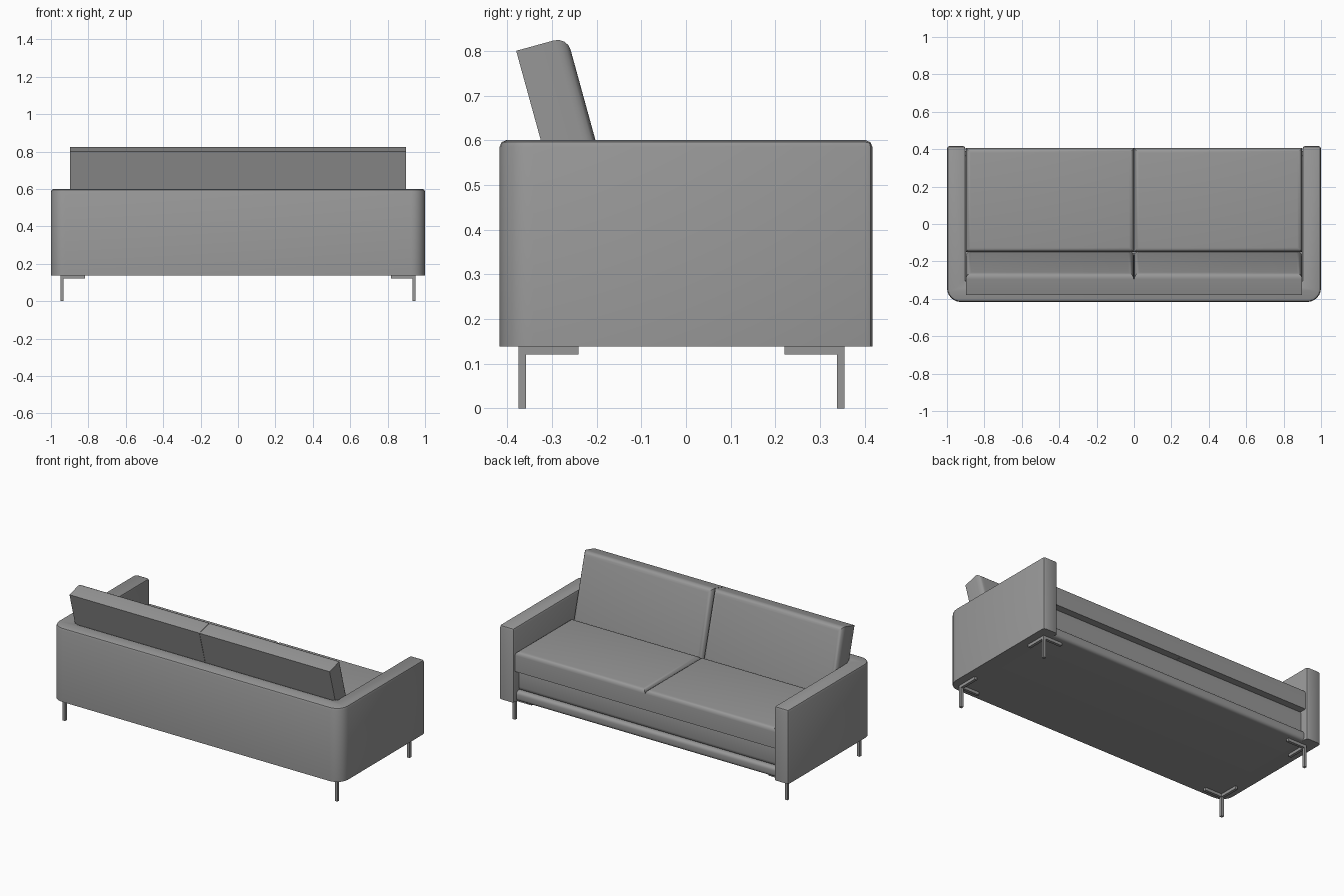
import bpy, bmesh, math
from mathutils import Matrix, Vector

if "Cube" in bpy.data.objects:
    bpy.data.objects.remove(bpy.data.objects["Cube"])

# Dark grey upholstery
grey = bpy.data.materials.new("dark_grey")
grey.diffuse_color = (0.31, 0.31, 0.31, 1)
grey.use_nodes = True
grey.node_tree.nodes["Principled BSDF"].inputs["Base Color"].default_value = grey.diffuse_color


def finish(bm, name, matrix=None):
    bmesh.ops.recalc_face_normals(bm, faces=bm.faces)
    mesh = bpy.data.meshes.new(name)
    bm.to_mesh(mesh)
    bm.free()
    mesh.materials.append(grey)
    ob = bpy.data.objects.new(name, mesh)
    bpy.context.collection.objects.link(ob)
    if matrix:
        ob.matrix_world = matrix
    bpy.ops.object.select_all(action='DESELECT')
    ob.select_set(True)
    bpy.context.view_layer.objects.active = ob
    bpy.ops.object.shade_smooth_by_angle(angle=math.radians(40))
    return ob


def box(name, lo, hi, bevel=0.0, pick=None, segments=4, matrix=None):
    """Box between two corners; bevels the edges whose midpoint passes pick."""
    lo, hi = Vector(lo), Vector(hi)
    bm = bmesh.new()
    bmesh.ops.create_cube(bm, size=1)
    for v in bm.verts:
        v.co = Vector(((lo[i] + hi[i]) / 2 + v.co[i] * (hi[i] - lo[i])) for i in range(3))
    if bevel:
        edges = [e for e in bm.edges
                 if pick is None or pick((e.verts[0].co + e.verts[1].co) / 2)]
        bmesh.ops.bevel(bm, geom=edges, offset=bevel, segments=segments,
                        profile=0.5, affect='EDGES')
    return finish(bm, name, matrix)


# Arms and back: one U-shaped shell with rounded outer back corners
Z0, Z1, BACK, FRONT = 0.138, 0.60, -0.417, 0.417
R = 0.075
right = [(1 - R + R * math.sin(a), BACK + R - R * math.cos(a))
         for a in [math.radians(15 * i) for i in range(7)]]
right += [(1.0, FRONT), (0.9, FRONT), (0.9, -0.30), (0.88, -0.32)]
outline = right + [(-x, y) for x, y in reversed(right)]
bm = bmesh.new()
base = bm.faces.new([bm.verts.new((x, y, Z0)) for x, y in outline])
ext = bmesh.ops.extrude_face_region(bm, geom=[base])
for g in ext['geom']:
    if isinstance(g, bmesh.types.BMVert):
        g.co.z = Z1
rim = [e for e in bm.edges
       if all(v.co.z > Z1 - 1e-4 for v in e.verts)
       or (all(v.co.y > FRONT - 1e-4 for v in e.verts)
           and abs(e.verts[0].co.z - e.verts[1].co.z) > 0.1)]
bmesh.ops.bevel(bm, geom=rim, offset=0.015, segments=2, profile=0.5, affect='EDGES')
finish(bm, "arms_and_back")

# Seat base: recessed rail over a bottom panel with a rounded front lip
box("seat_rail", (-0.905, -0.33, 0.19), (0.905, 0.365, 0.345), 0.03,
    lambda m: m.y > 0.36 and abs(m.x) < 0.1)
box("bottom_panel", (-0.905, -0.33, Z0), (0.905, 0.39, 0.20), 0.02,
    lambda m: m.y > 0.38 and abs(m.x) < 0.1)

# Seat and back cushions, one pair per side
tilt = math.radians(15.4)
back_matrix = Matrix.Translation((0, -0.38, 0.80)) @ Matrix.Rotation(tilt, 4, 'X')
for side, x0, x1 in (("left", -0.899, -0.001), ("right", 0.001, 0.899)):
    box(side + "_seat_cushion", (x0, -0.15, 0.33), (x1, 0.405, 0.455), 0.025,
        lambda m: m.z > 0.45)
    box(side + "_back_cushion", (x0, 0, -0.47), (x1, 0.118, 0), 0.03,
        lambda m: m.y > 0.11, matrix=back_matrix)

# Corner legs: a post with two mounting bars
for sx, sn in ((-1, "left"), (1, "right")):
    for y, dy, yn in ((-0.375, 1, "back"), (0.355, -1, "front")):
        name = yn + "_" + sn + "_leg"
        x = sx * 0.95

        def bar(part, ax, ay, zlo, zhi):
            xs = sorted((x, x - sx * ax))
            ys = sorted((y, y + dy * ay))
            box(name + part, (xs[0], ys[0], zlo), (xs[1], ys[1], zhi))

        bar("_post", 0.017, 0.017, 0.0, 0.14)
        bar("_bar_across", 0.132, 0.017, 0.12, 0.14)
        bar("_bar_along", 0.017, 0.135, 0.12, 0.14)
